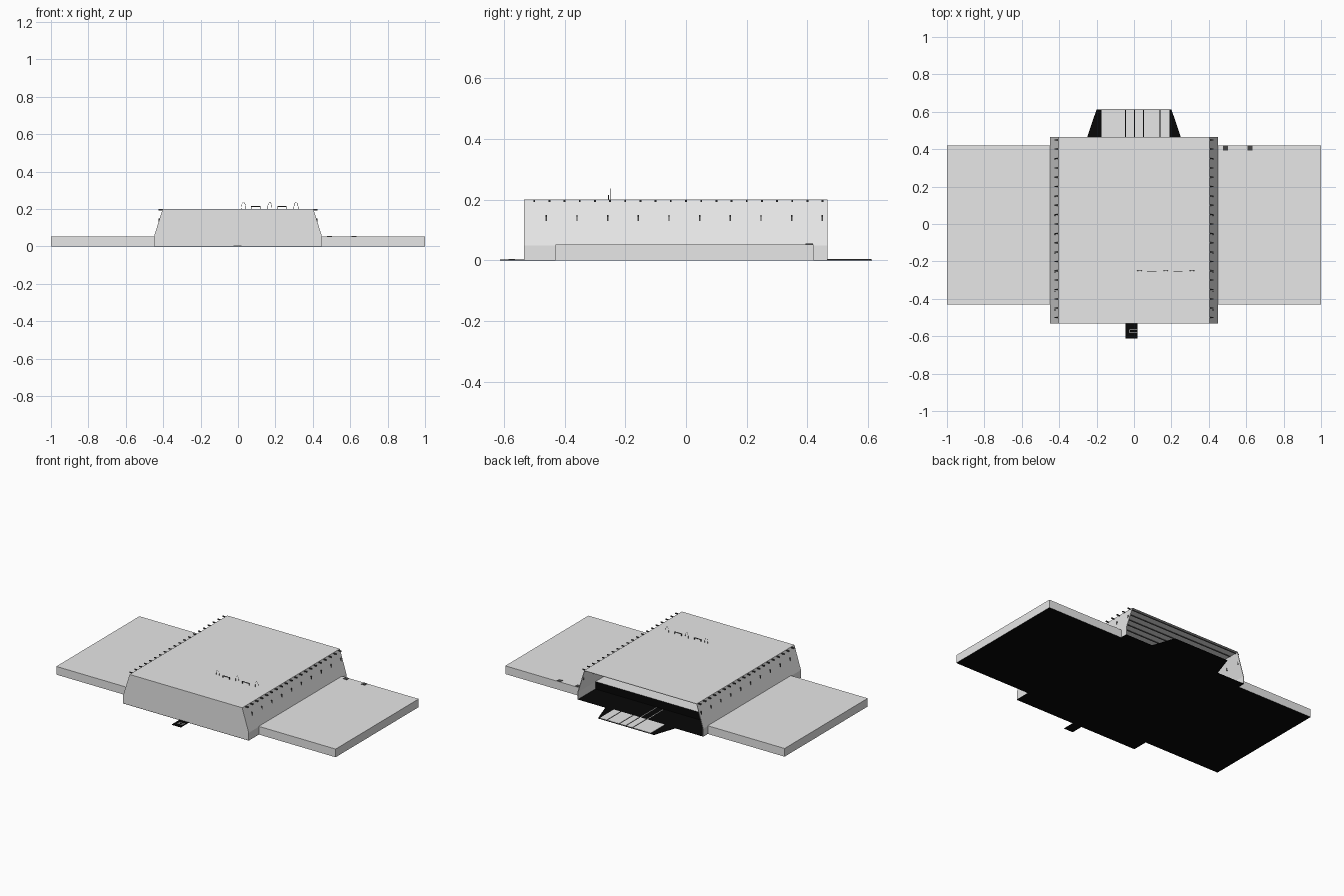
import bpy, bmesh, math
from mathutils import Vector

if "Cube" in bpy.data.objects:
    bpy.data.objects.remove(bpy.data.objects["Cube"], do_unlink=True)


def material(name, value):
    m = bpy.data.materials.new(name)
    m.use_nodes = True
    color = (value, value, value, 1)
    m.diffuse_color = color
    m.node_tree.nodes["Principled BSDF"].inputs["Base Color"].default_value = color
    return m


GREY = material("light grey", 0.8)
BLACK = material("black", 0.002)
DARK = material("dark grey", 0.06)


def finish(name, bm, *mats):
    mesh = bpy.data.meshes.new(name)
    bm.to_mesh(mesh)
    bm.free()
    ob = bpy.data.objects.new(name, mesh)
    bpy.context.collection.objects.link(ob)
    for m in mats:
        mesh.materials.append(m)
    return ob


def add_box(bm, lo, hi):
    lo, hi = Vector(lo), Vector(hi)
    made = bmesh.ops.create_cube(bm, size=1)["verts"]
    for v in made:
        v.co = (lo + hi) / 2 + Vector(a * b for a, b in zip(v.co, hi - lo))


def boxes(name, spans, *mats):
    bm = bmesh.new()
    for lo, hi in spans:
        add_box(bm, lo, hi)
    return finish(name, bm, *mats)


def black_faces(ob, axis, sign):
    # second material on the faces looking along one direction
    for p in ob.data.polygons:
        if p.normal[axis] * sign > 0.5:
            p.material_index = 1


FRONT, BACK, TOP, WING_TOP = -0.533, 0.466, 0.2, 0.053

# Hall shell: tapered section, closed at the front and open at the back
bm = bmesh.new()
section = [(-0.45, 0.002), (-0.45, 0.05), (-0.403, TOP),
           (0.403, TOP), (0.45, 0.05), (0.45, 0.002)]
cap = bm.faces.new([bm.verts.new((x, FRONT, z)) for x, z in section])
edges = [e for e in cap.edges if max(v.co.z for v in e.verts) > 0.01]
moved = bmesh.ops.extrude_edge_only(bm, edges=edges)["geom"]
for v in moved:
    if isinstance(v, bmesh.types.BMVert):
        v.co.y = BACK
bmesh.ops.recalc_face_normals(bm, faces=bm.faces)
if cap.normal.y > 0:
    bmesh.ops.reverse_faces(bm, faces=bm.faces)
shell = finish("hall_shell", bm, GREY)
solid = shell.modifiers.new("thickness", "SOLIDIFY")
solid.thickness = 0.004
solid.offset = -1

# Hall floor and the raised platform inside
boxes("hall_floor", [((-0.45, FRONT, 0), (0.45, BACK, 0.002))], BLACK)
platform = boxes("inner_platform",
                 [((-0.445, FRONT + 0.005, 0.002), (0.445, 0.29, 0.05))], GREY, BLACK)
black_faces(platform, 1, 1)

# Low side wings with black undersides
for side, x0, x1 in (("left", 0.45, 1), ("right", -1, -0.45)):
    wing = boxes(side + "_wing", [((x0, -0.43, 0), (x1, 0.42, WING_TOP))], GREY, BLACK)
    black_faces(wing, 2, -1)
boxes("wing_vents", [((x - 0.013, 0.393, WING_TOP), (x + 0.013, 0.419, WING_TOP + 0.002))
                     for x in (0.49, 0.62)], DARK)

# Roof beams whose ends poke out over the sloping walls
rods = [FRONT + 0.033 + i * 0.05 for i in range(20)]
boxes("roof_beams", [((-0.425, y - 0.003, TOP - 0.007), (0.425, y + 0.003, TOP - 0.001))
                     for y in rods], DARK)

# Small slits along both walls
boxes("wall_slits", [((s * 0.421 - 0.005, y - 0.002, 0.13), (s * 0.421 + 0.005, y + 0.002, 0.15))
                     for s in (-1, 1) for y in (-0.46 + i * 0.101 for i in range(10))], DARK)

# Back apron: black trapezoid with light paving strips
bm = bmesh.new()
face = bm.faces.new([bm.verts.new(p) for p in
                     ((-0.25, BACK, 0), (0.25, BACK, 0), (0.2, 0.613, 0), (-0.2, 0.613, 0))])
top = bmesh.ops.extrude_face_region(bm, geom=[face])["geom"]
for v in top:
    if isinstance(v, bmesh.types.BMVert):
        v.co.z = 0.003
bmesh.ops.recalc_face_normals(bm, faces=bm.faces)
finish("back_apron", bm, BLACK)
joints = [-0.178, -0.045, 0.003, 0.05, 0.138, 0.193]
boxes("apron_strips", [((a + 0.003, BACK, 0.003), (b - 0.003, 0.61, 0.005))
                       for a, b in zip(joints, joints[1:])], GREY)
boxes("floor_lines", [((x - 0.002, 0.3, 0.002), (x + 0.002, BACK, 0.003))
                      for x in (-0.045, 0.003)], GREY)

# Front entrance mat with a pale bracket
boxes("front_mat", [((-0.045, -0.613, 0), (0.02, FRONT, 0.003))], BLACK)
boxes("mat_bracket", [((-0.025, y - 0.002, 0.003), (0.02, y + 0.002, 0.004))
                      for y in (-0.565, -0.582)]
      + [((-0.025, -0.582, 0.003), (-0.021, -0.565, 0.004))], GREY)

# Thin wire hoops and low rails standing on the roof
for i, x in enumerate((0.03, 0.17, 0.31)):
    curve = bpy.data.curves.new("roof_hoop", "CURVE")
    curve.dimensions = "3D"
    curve.bevel_depth = 0.001
    curve.bevel_resolution = 0
    line = curve.splines.new("POLY")
    line.points.add(8)
    for k, p in enumerate(line.points):
        a = math.pi * k / 8
        p.co = (x + 0.012 * math.cos(a), -0.25, TOP + 0.036 * math.sin(a), 1)
    curve.materials.append(DARK)
    bpy.context.collection.objects.link(bpy.data.objects.new("roof_hoop_%d" % (i + 1), curve))
boxes("roof_rails", [((x, -0.257, TOP + 0.012), (x + 0.05, -0.254, TOP + 0.015))
                     for x in (0.07, 0.21)]
      + [((x, -0.257, TOP), (x + 0.003, -0.254, TOP + 0.015))
         for x in (0.07, 0.117, 0.21, 0.257)], DARK)
